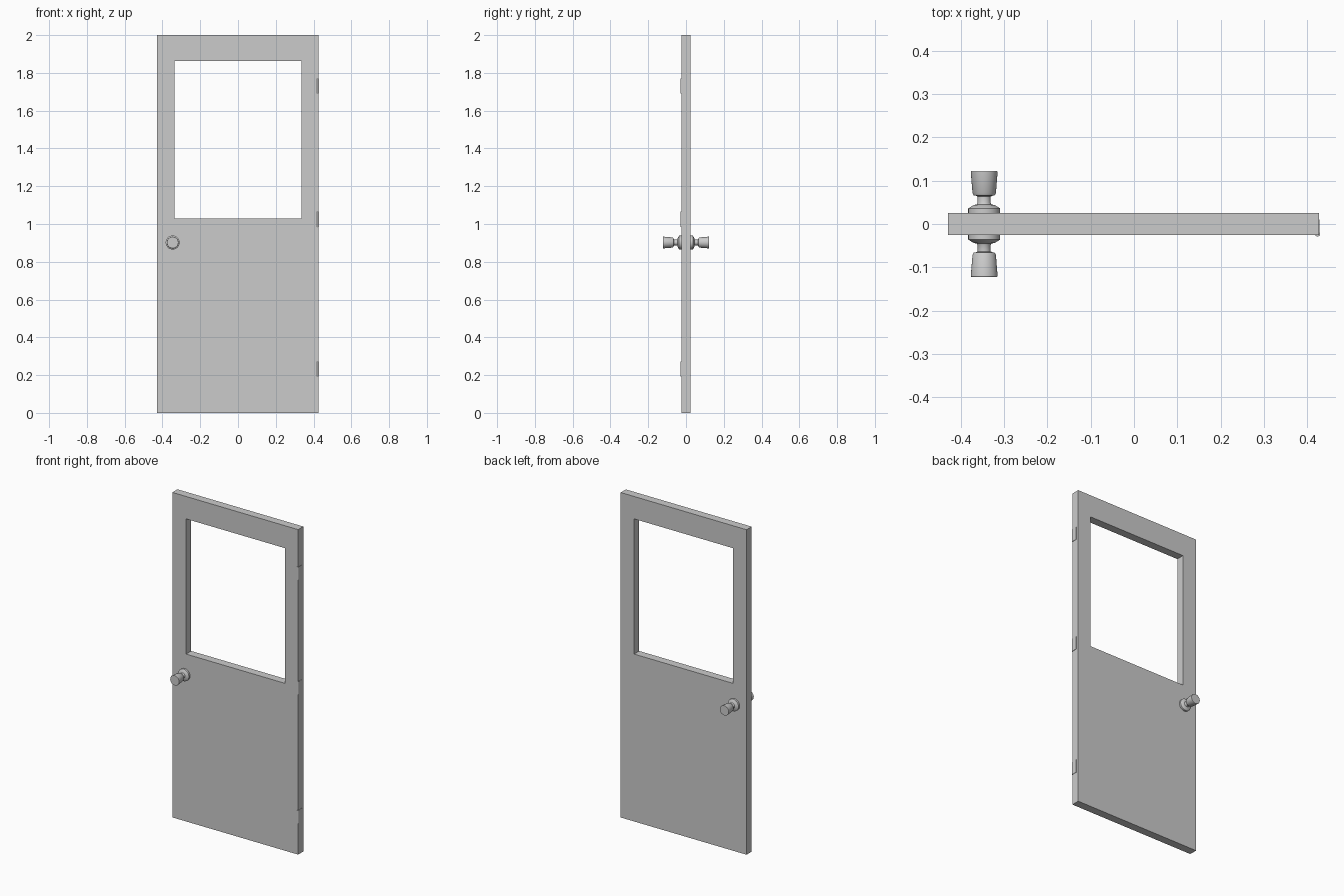
import bpy, bmesh, math
from mathutils import Matrix

if "Cube" in bpy.data.objects:
    bpy.data.objects.remove(bpy.data.objects["Cube"])

L, R, H, T = -0.43, 0.427, 2.0, 0.025
WL, WR, WB, WT = -0.336, 0.336, 1.03, 1.862


def finish(bm, name, smooth=False):
    bmesh.ops.recalc_face_normals(bm, faces=bm.faces)
    me = bpy.data.meshes.new(name)
    bm.to_mesh(me)
    bm.free()
    ob = bpy.data.objects.new(name, me)
    bpy.context.collection.objects.link(ob)
    if smooth:
        bpy.ops.object.select_all(action='DESELECT')
        ob.select_set(True)
        bpy.context.view_layer.objects.active = ob
        bpy.ops.object.shade_smooth_by_angle(angle=math.radians(30))
    return ob


def add_box(bm, x0, x1, y0, y1, z0, z1):
    m = (Matrix.Translation(((x0 + x1) / 2, (y0 + y1) / 2, (z0 + z1) / 2))
         @ Matrix.Diagonal((x1 - x0, y1 - y0, z1 - z0, 1)))
    bmesh.ops.create_cube(bm, size=1, matrix=m)


# Door slab: outer and window rectangles joined into a frame, then thickened
bm = bmesh.new()
outer = [(L, 0), (R, 0), (R, H), (L, H)]
inner = [(WL, WB), (WR, WB), (WR, WT), (WL, WT)]
o = [bm.verts.new((x, -T, z)) for x, z in outer]
i = [bm.verts.new((x, -T, z)) for x, z in inner]
faces = [bm.faces.new((o[k], o[(k + 1) % 4], i[(k + 1) % 4], i[k])) for k in range(4)]
ext = bmesh.ops.extrude_face_region(bm, geom=faces, use_keep_orig=True)
moved = [g for g in ext["geom"] if isinstance(g, bmesh.types.BMVert)]
bmesh.ops.translate(bm, verts=moved, vec=(0, 2 * T, 0))
finish(bm, "door_slab")

# Knobs: rosette, neck and flared grip as one turned profile (radius, distance)
profile = [(0, 0.024), (0.037, 0.024), (0.037, 0.036), (0.024, 0.044),
           (0.017, 0.045), (0.015, 0.049), (0.015, 0.063), (0.018, 0.065),
           (0.024, 0.066), (0.027, 0.071), (0.031, 0.120), (0.030, 0.122), (0, 0.122)]
for side, label in ((-1, "front_knob"), (1, "back_knob")):
    bm = bmesh.new()
    vs = [bm.verts.new((r, side * d, 0)) for r, d in profile]
    es = [bm.edges.new(p) for p in zip(vs, vs[1:])]
    bmesh.ops.spin(bm, geom=vs + es, cent=(0, 0, 0), axis=(0, 1, 0),
                   angle=math.tau, steps=32)
    bmesh.ops.remove_doubles(bm, verts=bm.verts, dist=1e-5)
    bmesh.ops.translate(bm, verts=bm.verts, vec=(-0.346, 0, 0.902))
    finish(bm, label, True)

# Hinges: barrel on the front corner with a thin leaf on the door edge
for z, label in ((0.233, "lower"), (1.025, "middle"), (1.73, "upper")):
    bm = bmesh.new()
    bmesh.ops.create_cone(bm, cap_ends=True, segments=16, radius1=0.006, radius2=0.006,
                          depth=0.08, matrix=Matrix.Translation((0.424, -0.023, z)))
    add_box(bm, 0.425, 0.429, -0.022, 0.01, z - 0.04, z + 0.04)
    finish(bm, label + "_hinge", True)
